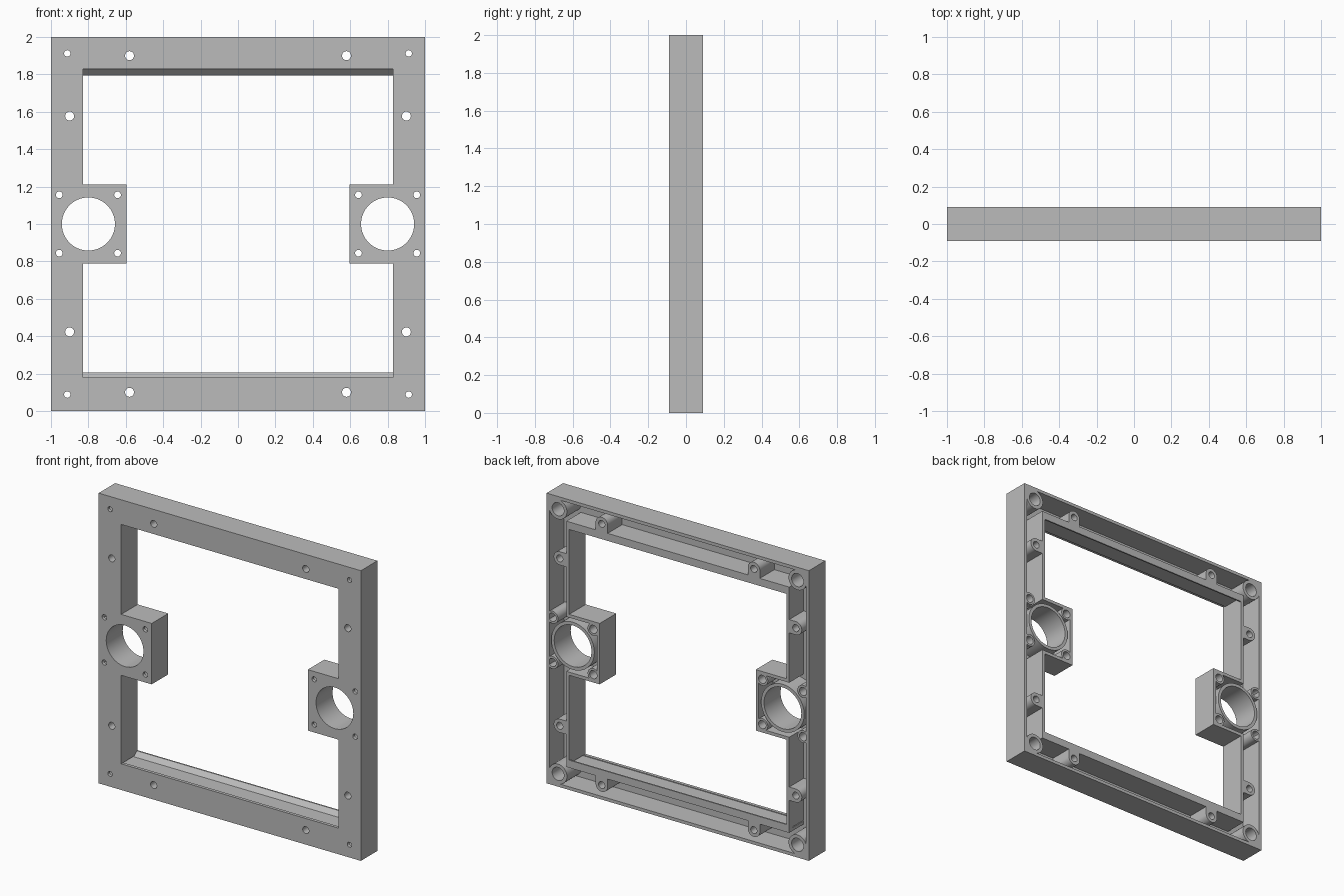
import bpy
import bmesh
from math import cos, sin, radians

cube = bpy.data.objects.get("Cube")
if cube:
    bpy.data.objects.remove(cube, do_unlink=True)

grey = bpy.data.materials.new("plain grey")
grey.use_nodes = True
grey.diffuse_color = (0.5, 0.5, 0.5, 1)
grey.node_tree.nodes["Principled BSDF"].inputs["Base Color"].default_value = (0.5, 0.5, 0.5, 1)

FRONT, BACK, FLOOR = -0.09, 0.09, -0.068    # floor = rear side of face plate
WIN, LOW, HIGH = 0.828, 0.18, 1.83          # window opening
POD_X, POD_LOW, POD_HIGH = 0.595, 0.79, 1.21
WALL = 0.022
SIGNS = (-1, 1)


def arc(cx, cz, r, start=0, end=360, n=40):
    last = n if end - start >= 360 else n - 1
    return [(cx + r * cos(radians(start + (end - start) * i / last)),
             cz + r * sin(radians(start + (end - start) * i / last))) for i in range(n)]


def box(x0, x1, z0, z1):
    return [(x0, z0), (x1, z0), (x1, z1), (x0, z1)]


def extrude(name, loops, lo, hi, along_x=False):
    """Fill an outline with holes and extrude it along y (or x)."""
    curve = bpy.data.curves.new(name, "CURVE")
    curve.dimensions = "2D"
    curve.fill_mode = "BOTH"
    curve.extrude = (hi - lo) / 2
    for loop in loops:
        spline = curve.splines.new("POLY")
        spline.points.add(len(loop) - 1)
        for point, (a, b) in zip(spline.points, loop):
            point.co = (a, b, 0, 1)
        spline.use_cyclic_u = True
    helper = bpy.data.objects.new(name + " outline", curve)
    bpy.context.collection.objects.link(helper)
    bpy.context.view_layer.update()
    mesh = bpy.data.meshes.new_from_object(
        helper.evaluated_get(bpy.context.evaluated_depsgraph_get()))
    bpy.data.objects.remove(helper, do_unlink=True)

    bm = bmesh.new()
    bm.from_mesh(mesh)
    mid = (lo + hi) / 2
    for v in bm.verts:
        a, b, c = v.co
        v.co = (c + mid, a, b) if along_x else (a, c + mid, b)
    bmesh.ops.remove_doubles(bm, verts=bm.verts, dist=0.0001)
    bmesh.ops.recalc_face_normals(bm, faces=bm.faces)
    bm.to_mesh(mesh)
    bm.free()
    mesh.materials.clear()
    mesh.materials.append(grey)
    obj = bpy.data.objects.new(name, mesh)
    bpy.context.collection.objects.link(obj)
    bpy.ops.object.select_all(action="DESELECT")
    obj.select_set(True)
    bpy.context.view_layer.objects.active = obj
    bpy.ops.object.shade_smooth_by_angle(angle=radians(30))
    return obj


def side_step(s, grow=0.0):
    """Window edge on one side, stepping round the pod, bottom to top."""
    w, p = s * (WIN + grow), s * (POD_X + grow)
    lo, hi = POD_LOW + grow, POD_HIGH - grow
    return [(w, LOW), (w, lo), (p, lo), (p, hi), (w, hi), (w, HIGH)]


# Screw positions
corners = [(sx * 0.913, 1 + sz * 0.912, sx, sz) for sx in SIGNS for sz in SIGNS]
bar_screws = [(sx * 0.58, 1 + sz * 0.9, -90 * sz) for sx in SIGNS for sz in SIGNS]
bar_screws += [(sx * 0.9, 1 + sz * 0.577, 90 + 90 * sx) for sx in SIGNS for sz in SIGNS]
pods = [sx * 0.8 for sx in SIGNS]
pod_screws = [(px + dx * 0.156, 1 + dz * 0.156) for px in pods for dx in SIGNS for dz in SIGNS]

# Face plate with window and screw holes
window = side_step(1) + side_step(-1)[::-1]
holes = [arc(x, z, 0.017, n=20) for x, z, _, _ in corners]
holes += [arc(x, z, 0.024, n=24) for x, z, _ in bar_screws]
holes += [arc(x, z, 0.018, n=20) for x, z in pod_screws]
holes += [arc(px, 1, 0.142, n=64) for px in pods]
extrude("face_plate", [box(-1, 1, 0, 2), window] + holes, FRONT, FLOOR)

# Outer rim wall
inset = 1 - WALL
extrude("outer_wall", [box(-1, 1, 0, 2), box(-inset, inset, WALL, 2 - WALL)], FLOOR, BACK)

# Inner side walls that wrap the pods
for s, side in zip(SIGNS, ("right", "left")):
    extrude(side + "_inner_wall", [side_step(s) + side_step(s, WALL)[::-1]], FLOOR, BACK)

# Top and bottom inner walls with a sloped lip at the rear
for sz, place in zip(SIGNS, ("bottom", "top")):
    edge = 1 + sz * 0.825
    lip = edge - sz * 0.03
    outer = edge + sz * WALL
    profile = [(FLOOR, outer), (FLOOR, edge), (0.05, edge),
               (0.08, lip), (BACK, lip), (BACK, outer)]
    extrude(place + "_inner_wall", [profile], -WIN - WALL, WIN + WALL, along_x=True)

# Corner bosses, squared off towards the outer corner
for x, z, sx, sz in corners:
    shape = [(x + sx * a, z + sz * b) for a, b in [(0.068, 0.068)] + arc(0, 0, 0.068, 90, 360)]
    extrude("corner_boss", [shape, arc(x, z, 0.045, n=32)], FLOOR, BACK)

# Bar bosses, round outside and joined to the inner wall
for x, z, angle in bar_screws:
    c, s = cos(radians(angle)), sin(radians(angle))
    local = arc(0, 0, 0.046, 90, 270, 20) + [(0.055, -0.046), (0.055, 0.046)]
    shape = [(x + a * c - b * s, z + a * s + b * c) for a, b in local]
    extrude("bar_boss", [shape, arc(x, z, 0.024, n=24)], FLOOR, BACK)

# Pod sleeves and their screw bosses
for px in pods:
    extrude("pod_sleeve", [arc(px, 1, 0.164, n=64), arc(px, 1, 0.142, n=64)], FLOOR, BACK)
for x, z in pod_screws:
    extrude("pod_boss", [arc(x, z, 0.043, n=32), arc(x, z, 0.028, n=32)], FLOOR, BACK)
